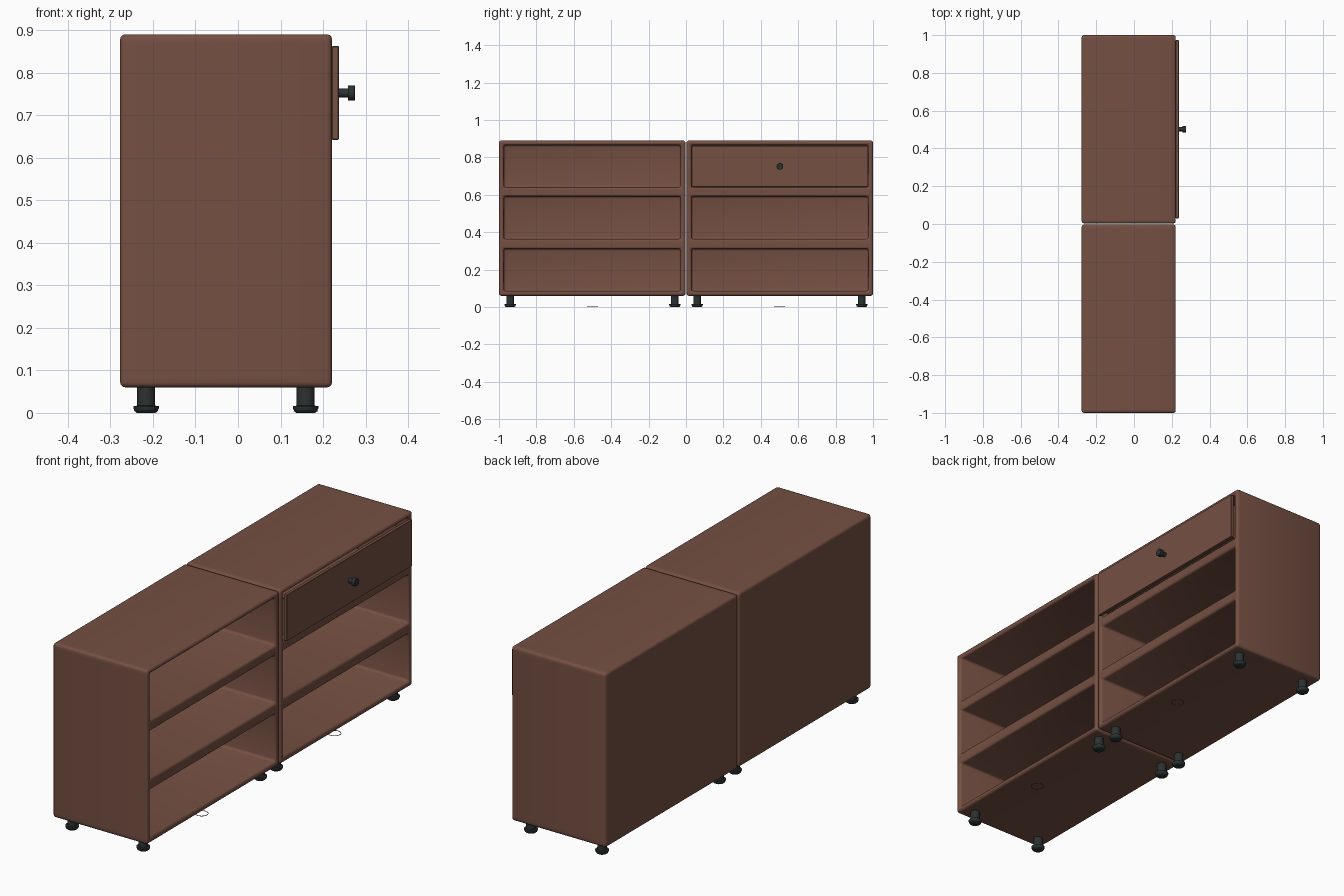
import bpy, bmesh, math
from mathutils import Matrix, Vector

cube = bpy.data.objects.get("Cube")
if cube:
    bpy.data.objects.remove(cube, do_unlink=True)


def make_material(name, rgb):
    mat = bpy.data.materials.new(name)
    mat.use_nodes = True
    mat.diffuse_color = (*rgb, 1)
    mat.node_tree.nodes["Principled BSDF"].inputs["Base Color"].default_value = (*rgb, 1)
    return mat


wood = make_material("brown_wood", (0.178, 0.079, 0.055))
metal = make_material("dark_metal", (0.024, 0.031, 0.031))

BACK, FRONT = -0.277, 0.221
BOTTOM, TOP = 0.06, 0.89
WALL = 0.026
BAYS = [(0.086, 0.312), (0.364, 0.592), (0.64, 0.866)]


def finish(name, bm, mat, angle=40):
    bmesh.ops.recalc_face_normals(bm, faces=bm.faces)
    mesh = bpy.data.meshes.new(name)
    bm.to_mesh(mesh)
    bm.free()
    obj = bpy.data.objects.new(name, mesh)
    bpy.context.collection.objects.link(obj)
    mesh.materials.append(mat)
    bpy.ops.object.select_all(action='DESELECT')
    obj.select_set(True)
    bpy.context.view_layer.objects.active = obj
    bpy.ops.object.shade_smooth_by_angle(angle=math.radians(angle))
    return obj


def add_box(bm, lo, hi):
    lo, hi = Vector(lo), Vector(hi)
    matrix = Matrix.Translation((lo + hi) / 2) @ Matrix.Diagonal((*(hi - lo), 1))
    bmesh.ops.create_cube(bm, size=1, matrix=matrix)


def round_edges(bm, width, segments):
    edges = [e for e in bm.edges if e.calc_face_angle(0) > 0.5]
    bmesh.ops.bevel(bm, geom=edges, offset=width, segments=segments,
                    profile=0.5, affect='EDGES', clamp_overlap=True)


def lathe(name, profile, mat, matrix, steps=24):
    # Spin a (radius, height) profile about the local z axis
    bm = bmesh.new()
    verts = [bm.verts.new((r, 0, h)) for r, h in profile]
    edges = [bm.edges.new(pair) for pair in zip(verts, verts[1:])]
    bmesh.ops.spin(bm, geom=verts + edges, cent=(0, 0, 0), axis=(0, 0, 1),
                   angle=math.tau, steps=steps)
    bmesh.ops.remove_doubles(bm, verts=bm.verts, dist=1e-5)
    bm.transform(matrix)
    return finish(name, bm, mat)


def build_cabinet(name, y0, y1):
    # Solid carcass with three bays pushed in from the open side
    bm = bmesh.new()
    add_box(bm, (BACK, y0, BOTTOM), (FRONT, y1, TOP))
    cuts = [((0, y, 0), (0, 1, 0)) for y in (y0 + WALL, y1 - WALL)]
    cuts += [((0, 0, z), (0, 0, 1)) for bay in BAYS for z in bay]
    for point, normal in cuts:
        bmesh.ops.bisect_plane(bm, geom=bm.verts[:] + bm.edges[:] + bm.faces[:],
                               plane_co=point, plane_no=normal)

    def opening(face):
        c = face.calc_center_median()
        return (c.x > FRONT - 0.001 and y0 + WALL < c.y < y1 - WALL
                and any(lo < c.z < hi for lo, hi in BAYS))

    faces = [f for f in bm.faces if opening(f)]
    pushed = bmesh.ops.extrude_discrete_faces(bm, faces=faces)["faces"]
    depth = FRONT - BACK - WALL
    bmesh.ops.translate(bm, verts=list({v for f in pushed for v in f.verts}),
                        vec=(-depth, 0, 0))
    bmesh.ops.remove_doubles(bm, verts=bm.verts, dist=1e-5)
    round_edges(bm, 0.014, 3)
    finish(name, bm, wood)


# Two cabinets side by side
build_cabinet("right_cabinet", -1.0, -0.003)
build_cabinet("left_cabinet", 0.003, 1.0)

# Feet: a post on a flared pad
foot = [(0, 0), (0.022, 0), (0.027, 0.004), (0.030, 0.011), (0.030, 0.016),
        (0.021, 0.017), (0.021, BOTTOM + 0.003), (0, BOTTOM + 0.003)]
for i, y in enumerate((-0.94, -0.06, 0.06, 0.94)):
    for side, x in (("back", -0.216), ("front", 0.159)):
        lathe(f"{side}_foot_{i + 1}", foot, metal, Matrix.Translation((x, y, 0)))

# Thin floor rings below the middle of each cabinet
ring = [(0.027, 0.003), (0.029, 0.003), (0.029, 0.005), (0.027, 0.005), (0.027, 0.003)]
for side, y in (("right", -0.5), ("left", 0.5)):
    lathe(side + "_floor_ring", ring, wood, Matrix.Translation((0.159, y, 0)))

# Drawer front
Y0, Y1, Z0, Z1 = 0.03, 0.974, 0.642, 0.862
PANEL = 0.237
bm = bmesh.new()
add_box(bm, (FRONT, Y0, Z0), (PANEL, Y1, Z1))
round_edges(bm, 0.0015, 1)
finish("drawer_front", bm, wood, 30)

# Drawer tray behind the front
bm = bmesh.new()
add_box(bm, (-0.22, 0.05, 0.655), (FRONT, 0.95, 0.667))
add_box(bm, (-0.22, 0.05, 0.667), (-0.208, 0.95, 0.83))
for y in (0.05, 0.938):
    add_box(bm, (-0.208, y, 0.667), (FRONT, y + 0.012, 0.83))
finish("drawer_tray", bm, wood, 30)

# Knob pointing out of the drawer
knob = [(0, -0.003), (0.011, -0.003), (0.011, 0.021), (0.018, 0.021),
        (0.018, 0.037), (0.017, 0.038), (0, 0.038)]
lathe("drawer_knob", knob, metal,
      Matrix.Translation((PANEL, 0.502, 0.752)) @ Matrix.Rotation(math.pi / 2, 4, 'Y'))
